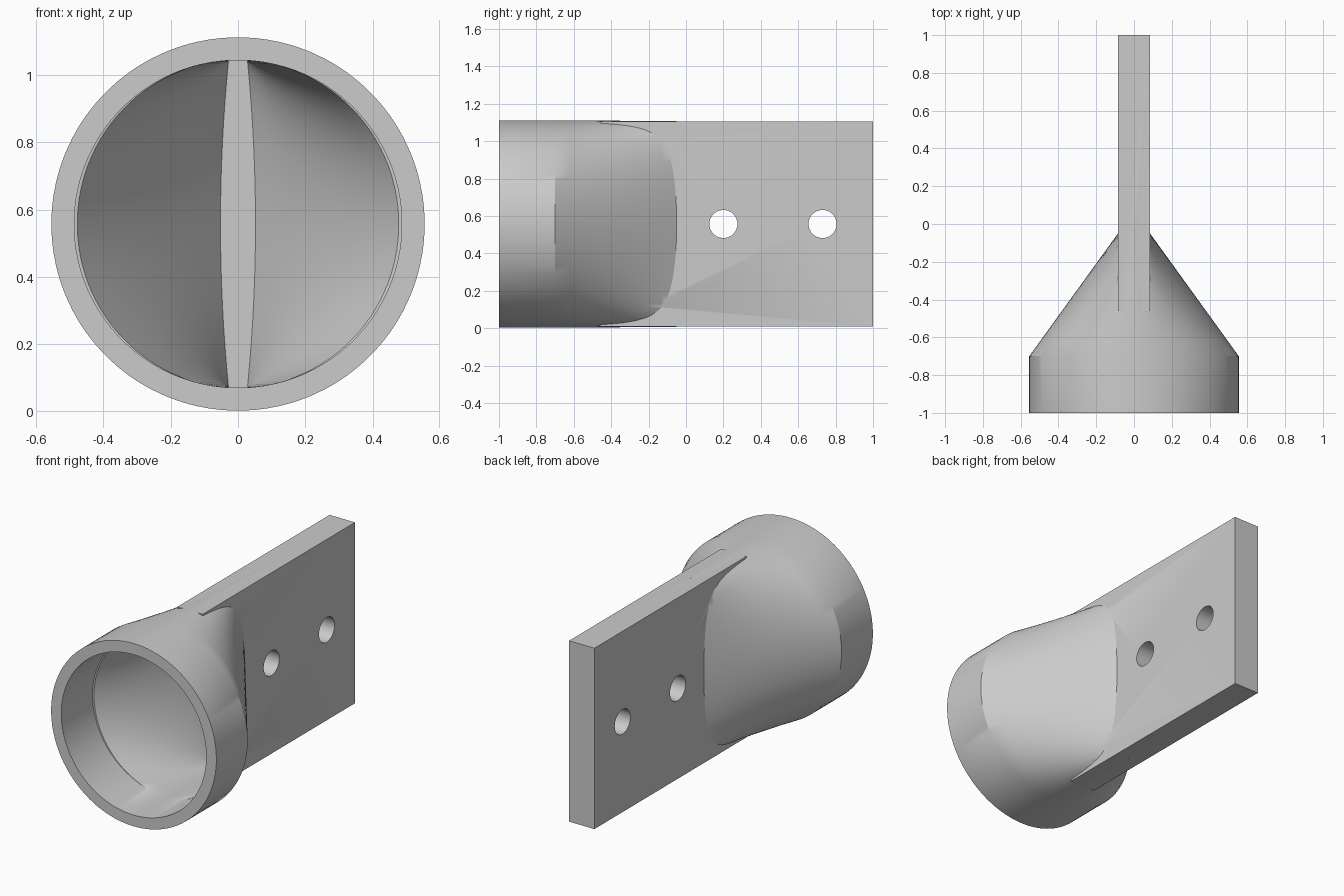
import bpy, bmesh, math

cube = bpy.data.objects.get("Cube")
if cube:
    bpy.data.objects.remove(cube, do_unlink=True)

MID_Z = 0.557
SIDES = 96

grey = bpy.data.materials.new("plain_grey")
grey.use_nodes = True
GREY = (0.6, 0.6, 0.6, 1)
grey.diffuse_color = GREY
grey.node_tree.nodes["Principled BSDF"].inputs["Base Color"].default_value = GREY


def add_object(name, bm):
    bmesh.ops.recalc_face_normals(bm, faces=bm.faces)
    mesh = bpy.data.meshes.new(name)
    bm.to_mesh(mesh)
    bm.free()
    mesh.materials.append(grey)
    obj = bpy.data.objects.new(name, mesh)
    bpy.context.collection.objects.link(obj)
    return obj


def ellipse(a, b):
    angles = [2 * math.pi * (i + 0.5) / SIDES for i in range(SIDES)]
    return [(a * math.cos(t), b * math.sin(t)) for t in angles]


def blend(ring_a, ring_b, t):
    return [(p[0] + (q[0] - p[0]) * t, p[1] + (q[1] - p[1]) * t)
            for p, q in zip(ring_a, ring_b)]


def loft(name, sections):
    """Closed solid through (y, ring) sections."""
    bm = bmesh.new()
    rings = [[bm.verts.new((x, y, z + MID_Z)) for x, z in ring] for y, ring in sections]
    for r, s in zip(rings, rings[1:]):
        for i in range(SIDES):
            j = (i + 1) % SIDES
            bm.faces.new((r[i], r[j], s[j], s[i]))
    bm.faces.new(rings[0])
    bm.faces.new(rings[-1])
    return add_object(name, bm)


def taper(y0, ring0, y1, ring1, steps=8):
    return [(y0 + (y1 - y0) * k / steps, blend(ring0, ring1, k / steps))
            for k in range(steps + 1)]


def boolean(target, other, operation):
    mod = target.modifiers.new(other.name, "BOOLEAN")
    mod.operation = operation
    mod.solver = "EXACT"
    mod.object = other
    bpy.context.view_layer.objects.active = target
    bpy.ops.object.modifier_apply(modifier=mod.name)
    bpy.data.objects.remove(other, do_unlink=True)


# Round socket narrowing to the plate
outer = ellipse(0.555, 0.555)
body = loft("socket_and_plate",
            [(-1, outer)] + taper(-0.7, outer, -0.05, ellipse(0.085, 0.55)))

# Flat mounting plate
bm = bmesh.new()
bmesh.ops.create_cube(bm, size=1)
for v in bm.verts:
    v.co.x *= 0.17
    v.co.y = 1 if v.co.y > 0 else -0.46
    v.co.z = v.co.z * 1.098 + MID_Z
boolean(body, add_object("plate", bm), "UNION")

# Hollow interior, ending in a narrow upright strip
bore = ellipse(0.487, 0.487)
strip = [(math.copysign(0.052 - 0.024 * (z / 0.487) ** 2, x), z) for x, z in bore]
cavity = loft("cavity", [(-1.1, bore), (-0.7, bore)]
              + taper(-0.699, ellipse(0.478, 0.487), -0.1, strip))
boolean(body, cavity, "DIFFERENCE")

# Two bolt holes through the plate
for y in (0.2, 0.73):
    bpy.ops.mesh.primitive_cylinder_add(vertices=48, radius=0.075, depth=0.6,
                                        location=(0, y, MID_Z),
                                        rotation=(0, math.pi / 2, 0))
    hole = bpy.context.object
    hole.name = "bolt_hole"
    hole.data.materials.append(grey)
    boolean(body, hole, "DIFFERENCE")

bpy.ops.object.select_all(action="DESELECT")
body.select_set(True)
bpy.context.view_layer.objects.active = body
bpy.ops.object.shade_smooth_by_angle(angle=math.radians(30))
